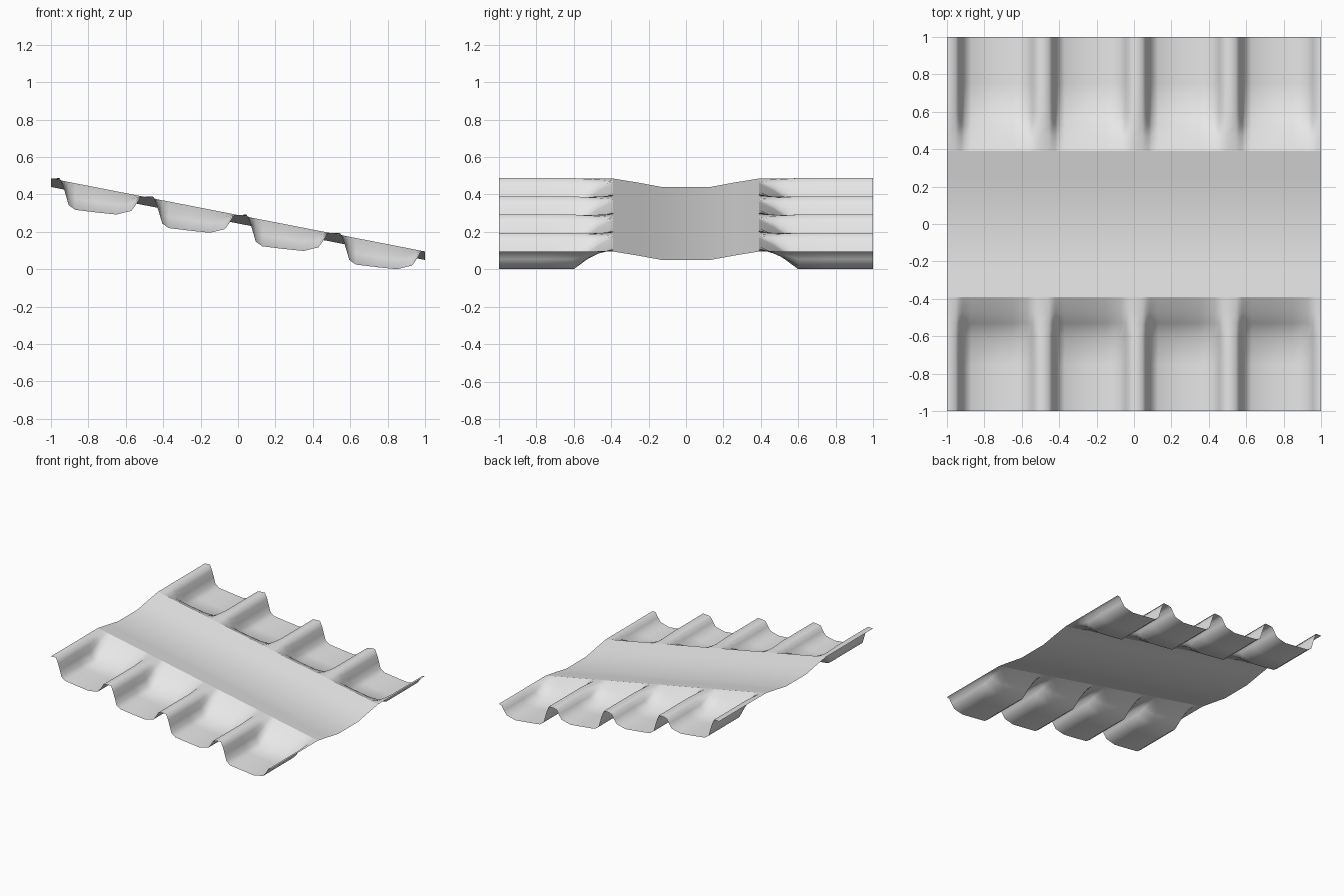
import bpy
import bmesh

if "Cube" in bpy.data.objects:
    bpy.data.objects.remove(bpy.data.objects["Cube"], do_unlink=True)

# One plain grey sheet material
grey = bpy.data.materials.new("sheet_grey")
grey.use_nodes = True
COLOR = (0.8, 0.8, 0.8, 1.0)
grey.diffuse_color = COLOR
grey.node_tree.nodes["Principled BSDF"].inputs["Base Color"].default_value = COLOR

# One channel across x: (offset in period, height relative to the slope)
CHANNEL = [(0, 0), (0.045, 0.011), (0.065, -0.03), (0.08, -0.075),
           (0.095, -0.124), (0.13, -0.142), (0.24, -0.134),
           (0.35, -0.124), (0.43, -0.089), (0.455, -0.05), (0.475, -0.012)]
PERIOD = 0.5
profile = [(-1 + i * PERIOD + u, h) for i in range(4) for u, h in CHANNEL]
profile.append((1.0, 0.0))

# Half length along y: (distance, drop of the middle, channel depth factor)
HALF = [(0, -0.045, 0), (0.13, -0.045, 0), (0.255, -0.022, 0), (0.39, 0, 0),
        (0.47, 0, 0.28), (0.53, 0, 0.58), (0.6, 0, 1), (0.75, 0, 1), (1, 0, 1)]
CREASE = 0.39
stations = [(-y, drop, k) for y, drop, k in reversed(HALF[1:])] + HALF


def slope(x):
    return 0.29 - 0.195 * x


# Sheet surface lofted through the stations
bm = bmesh.new()
rows = [[bm.verts.new((x, y, slope(x) + drop + k * h)) for x, h in profile]
        for y, drop, k in stations]
for a, b in zip(rows, rows[1:]):
    for i in range(len(profile) - 1):
        bm.faces.new((a[i], a[i + 1], b[i + 1], b[i])).smooth = True

# Sharp fold where the middle band meets the channelled ends
for e in bm.edges:
    if all(abs(abs(v.co.y) - CREASE) < 0.001 for v in e.verts):
        e.smooth = False

mesh = bpy.data.meshes.new("corrugated_sheet")
bm.to_mesh(mesh)
bm.free()
mesh.materials.append(grey)
sheet = bpy.data.objects.new("corrugated_sheet", mesh)
bpy.context.collection.objects.link(sheet)
